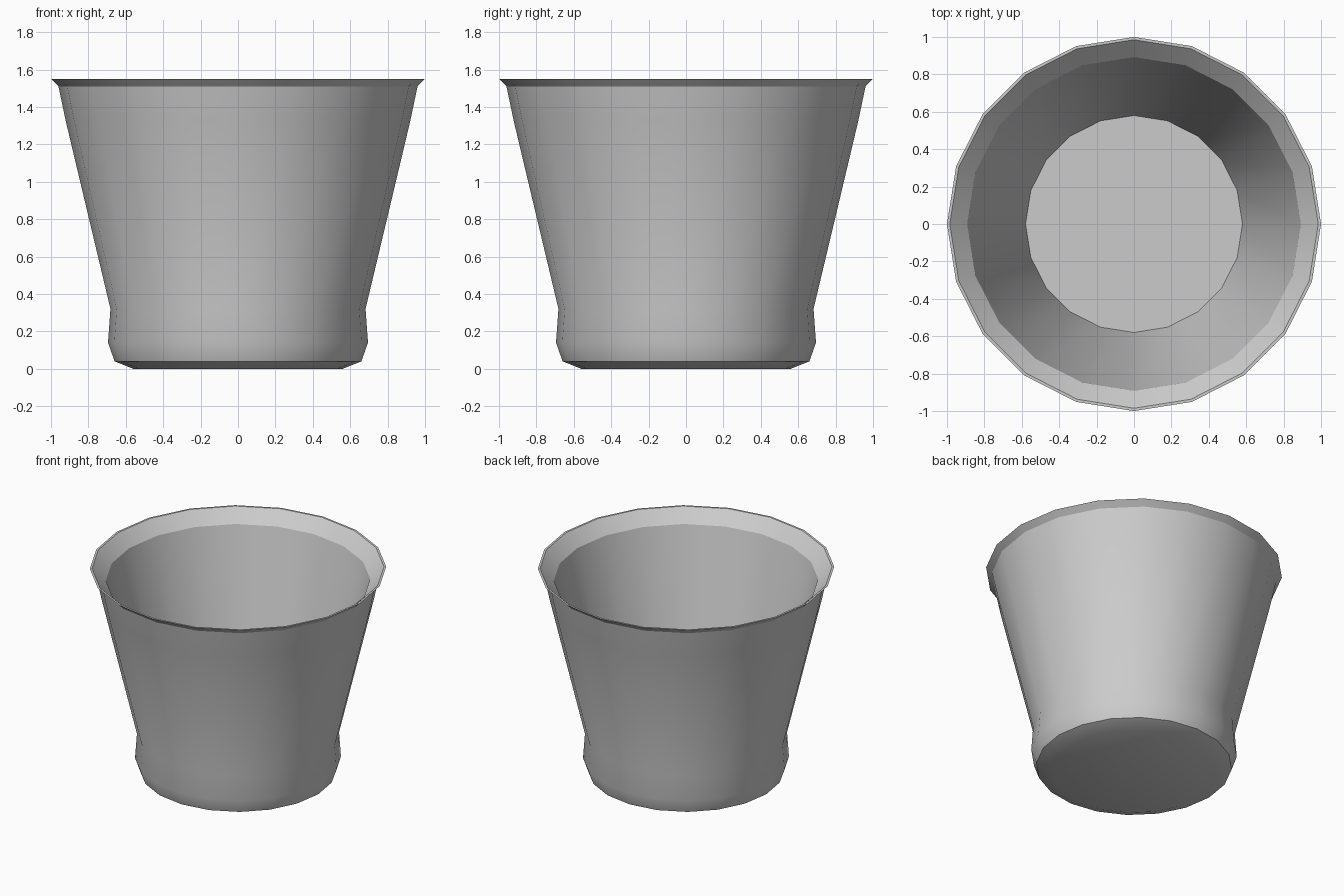
import bpy, bmesh
from math import cos, sin, tau, radians

if "Cube" in bpy.data.objects:
    bpy.data.objects.remove(bpy.data.objects["Cube"])

SIDES = 20

# Profile (radius, height): outside from base to rim, then inside to floor
profile = [(0.56, 0), (0.66, 0.04), (0.695, 0.14), (0.682, 0.32), (0.92, 1.32),
           (0.96, 1.51), (1.0, 1.55), (0.985, 1.55), (0.892, 1.46), (0.58, 0.16)]

# Bucket: stacked rings joined by quads, closed by flat base and floor
bm = bmesh.new()
rings = [[bm.verts.new((r * cos(tau * i / SIDES), r * sin(tau * i / SIDES), z))
          for i in range(SIDES)] for r, z in profile]
for low, high in zip(rings, rings[1:]):
    for i in range(SIDES):
        j = (i + 1) % SIDES
        bm.faces.new((low[i], low[j], high[j], high[i]))
bm.faces.new(rings[0][::-1])
bm.faces.new(rings[-1])
bmesh.ops.recalc_face_normals(bm, faces=bm.faces[:])

mesh = bpy.data.meshes.new("bucket")
bm.to_mesh(mesh)
bm.free()
bucket = bpy.data.objects.new("bucket", mesh)
bpy.context.collection.objects.link(bucket)

# Smooth walls with crisp rim, base and floor edges
bpy.context.view_layer.objects.active = bucket
bucket.select_set(True)
bpy.ops.object.shade_smooth_by_angle(angle=radians(30))
